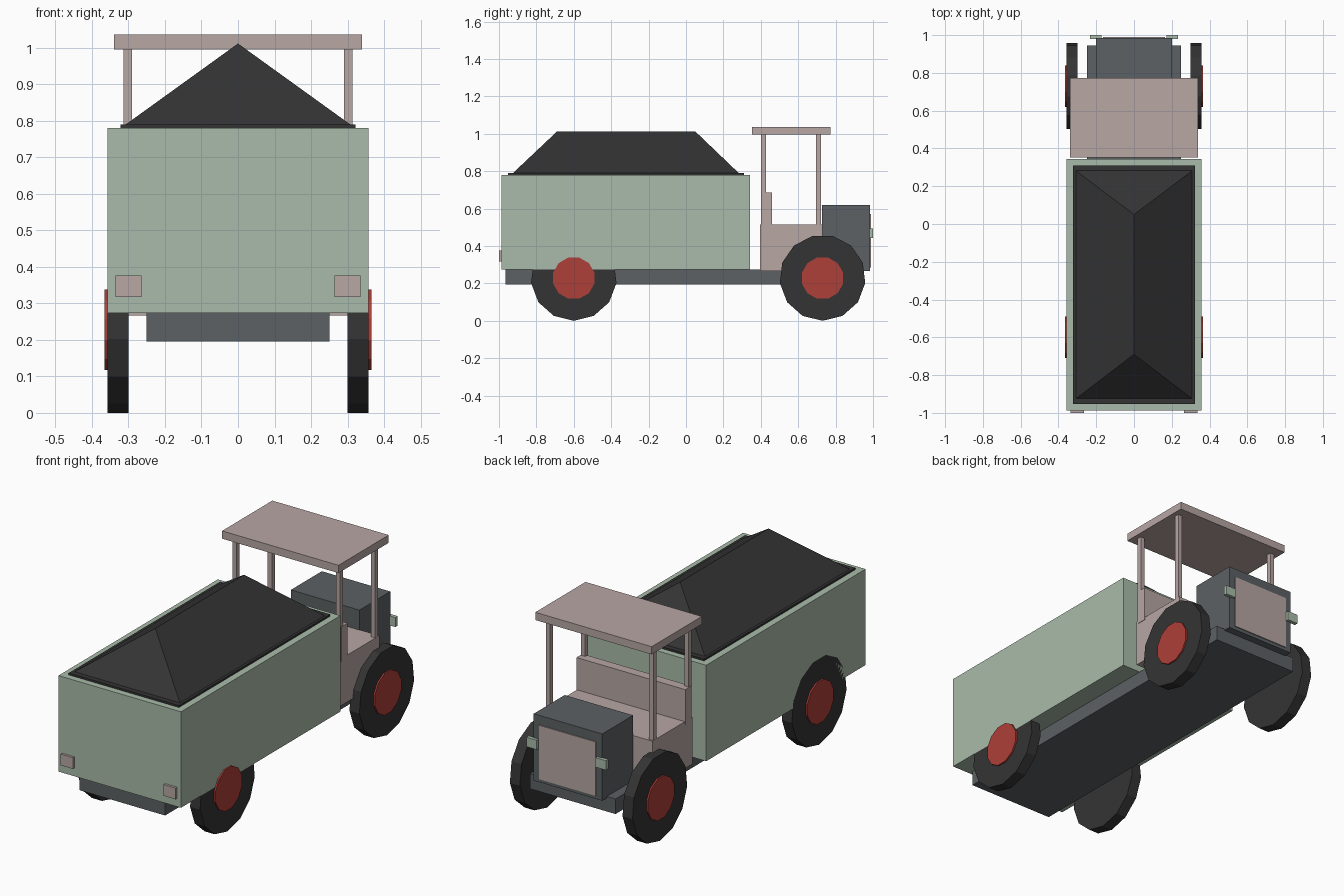
import bpy, bmesh, math
from mathutils import Matrix

default = bpy.data.objects.get("Cube")
if default:
    bpy.data.objects.remove(default, do_unlink=True)


def material(name, rgb):
    m = bpy.data.materials.new(name)
    m.use_nodes = True
    color = (*rgb, 1)
    m.diffuse_color = color
    m.node_tree.nodes["Principled BSDF"].inputs["Base Color"].default_value = color
    return m


GREEN = material("pale green", (0.40, 0.50, 0.405))
PINK = material("dusty pink", (0.475, 0.385, 0.37))
GREY = material("slate grey", (0.107, 0.119, 0.127))
BLACK = material("coal black", (0.034, 0.034, 0.034))
RED = material("hub red", (0.42, 0.05, 0.04))


def finish(name, bm, mat):
    bmesh.ops.recalc_face_normals(bm, faces=bm.faces)
    mesh = bpy.data.meshes.new(name)
    bm.to_mesh(mesh)
    bm.free()
    mesh.materials.append(mat)
    obj = bpy.data.objects.new(name, mesh)
    bpy.context.collection.objects.link(obj)
    return obj


def box(name, mat, xs, ys, zs):
    """Box given by its lower and upper limit on each axis."""
    bm = bmesh.new()
    bmesh.ops.create_cube(bm, size=1)
    lims = (xs, ys, zs)
    for v in bm.verts:
        v.co = [(a + b) / 2 + c * (b - a) for c, (a, b) in zip(v.co, lims)]
    return finish(name, bm, mat)


def disc(name, mat, x0, x1, y, z, radius, sides, turn):
    """Flat-sided cylinder along x; turn 0 puts a corner at the bottom."""
    bm = bmesh.new()
    bmesh.ops.create_cone(bm, cap_ends=True, segments=sides,
                          radius1=radius, radius2=radius, depth=abs(x1 - x0))
    # local x becomes -z, local z becomes the axle
    corner = min((v for v in bm.verts), key=lambda v: -v.co.x - 0.01 * v.co.z)
    start = math.atan2(corner.co.y, corner.co.x)
    bmesh.ops.transform(
        bm, verts=bm.verts,
        matrix=Matrix.Translation(((x0 + x1) / 2, y, z))
        @ Matrix.Rotation(math.pi / 2, 4, 'Y')
        @ Matrix.Rotation(turn - start, 4, 'Z'))
    return finish(name, bm, mat)


def both_sides(xs):
    """Yield the side name and x limits for left and right."""
    yield "left", xs
    yield "right", (-xs[1], -xs[0])


# Chassis and cargo bed
box("chassis", GREY, (-0.25, 0.25), (-0.965, 0.945), (0.195, 0.275))
box("cargo_bed", GREEN, (-0.358, 0.358), (-0.987, 0.343), (0.273, 0.78))

# Load: thin slab with a hipped heap on top
box("load_base", BLACK, (-0.322, 0.322), (-0.953, 0.31), (0.74, 0.79))
bm = bmesh.new()
base = [bm.verts.new(p) for p in ((-0.308, -0.925, 0.79), (0.308, -0.925, 0.79),
                                  (0.308, 0.282, 0.79), (-0.308, 0.282, 0.79))]
near, far = bm.verts.new((0, -0.69, 1.012)), bm.verts.new((0, 0.05, 1.012))
a, b, c, d = base
for face in ((d, c, b, a), (a, b, near), (b, c, far, near), (c, d, far), (d, a, near, far)):
    bm.faces.new(face)
finish("load_heap", bm, BLACK)

# Cab body, seat back and roof
box("cab_body", PINK, (-0.315, 0.315), (0.396, 0.73), (0.267, 0.515))
box("seat_back", PINK, (-0.318, 0.318), (0.41, 0.46), (0.5, 0.685))
box("roof", PINK, (-0.34, 0.34), (0.353, 0.772), (0.996, 1.037))

# Hood and grille
box("hood", GREY, (-0.2, 0.2), (0.727, 0.985), (0.267, 0.62))
box("grille", PINK, (-0.165, 0.165), (0.98, 0.99), (0.285, 0.57))

for side, xs in both_sides((0.29, 0.314)):
    for end, y in (("bed", 0.402), ("hood", 0.696)):
        box(f"{end}_post_{side}", PINK, xs, (y, y + 0.025), (0.5, 1.0))

for side, xs in both_sides((0.172, 0.233)):
    box(f"headlight_{side}", GREEN, xs, (0.98, 1.0), (0.443, 0.493))

for side, xs in both_sides((0.265, 0.336)):
    box(f"tail_light_{side}", PINK, xs, (-1.0, -0.98), (0.317, 0.376))

# Wheels
for end, y in (("bed", -0.6), ("cab", 0.73)):
    for side, (x0, x1) in both_sides((0.3, 0.358)):
        disc(f"{end}_tyre_{side}", BLACK, x0, x1, y, 0.23, 0.23, 13, 0)
    for side, (x0, x1) in both_sides((0.34, 0.366)):
        disc(f"{end}_hub_{side}", RED, x0, x1, y, 0.228, 0.114, 12, math.pi / 12)
